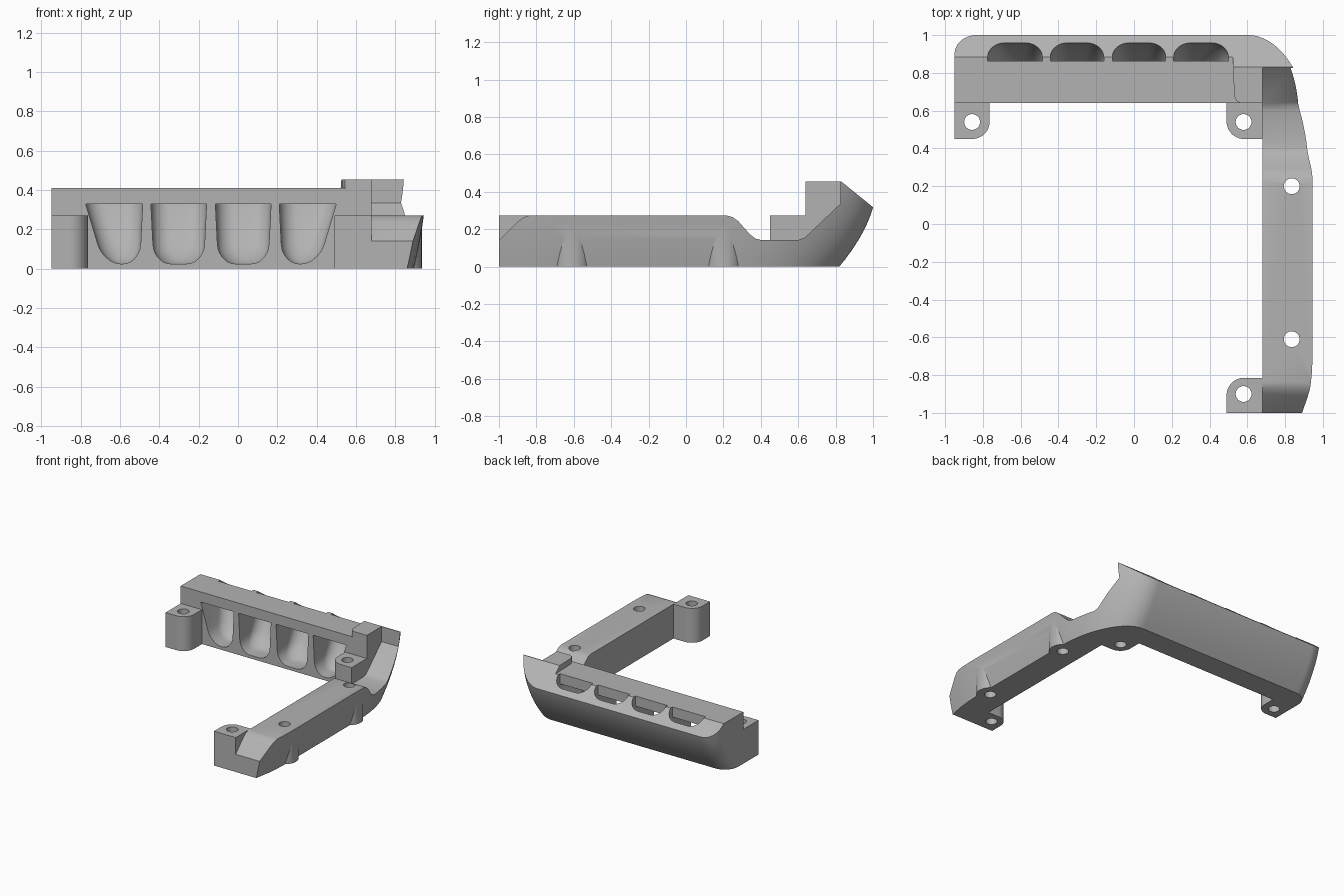
import bpy, bmesh, math

if "Cube" in bpy.data.objects:
    bpy.data.objects.remove(bpy.data.objects["Cube"])

mat = bpy.data.materials.new("plain grey")
mat.use_nodes = True
grey = (0.45, 0.45, 0.45, 1)
mat.diffuse_color = grey
mat.node_tree.nodes["Principled BSDF"].inputs["Base Color"].default_value = grey


def loft(name, loops):
    """Skin a stack of equal-length point loops and cap both ends."""
    bm = bmesh.new()
    rings = [[bm.verts.new(p) for p in loop] for loop in loops]
    n = len(rings[0])
    for a, b in zip(rings, rings[1:]):
        for i in range(n):
            j = (i + 1) % n
            bm.faces.new((a[i], a[j], b[j], b[i]))
    bm.faces.new(rings[0][::-1])
    bm.faces.new(rings[-1])
    bmesh.ops.recalc_face_normals(bm, faces=bm.faces)
    mesh = bpy.data.meshes.new(name)
    bm.to_mesh(mesh)
    bm.free()
    mesh.materials.append(mat)
    ob = bpy.data.objects.new(name, mesh)
    bpy.context.collection.objects.link(ob)
    return ob


def prism_z(name, pts, z0, z1):
    return loft(name, [[(x, y, z) for x, y in pts] for z in (z0, z1)])


def prism_x(name, pts, x0, x1):
    return loft(name, [[(x, y, z) for y, z in pts] for x in (x0, x1)])


def arc(cx, cy, rx, ry, a0, a1, n):
    angles = [math.radians(a0 + (a1 - a0) * i / n) for i in range(n + 1)]
    return [(cx + rx * math.cos(a), cy + ry * math.sin(a)) for a in angles]


def combine(target, tool, operation):
    mod = target.modifiers.new("join", 'BOOLEAN')
    mod.operation, mod.solver, mod.object = operation, 'EXACT', tool
    bpy.context.view_layer.objects.active = target
    bpy.ops.object.modifier_apply(modifier=mod.name)
    bpy.data.objects.remove(tool)


def back_y(z):
    """Flared outer face of the back bar."""
    return 0.82 + 0.84 * z - 0.85 * z * z


def side_x(z):
    """Flared outer face of the side arm."""
    return 0.895 + 0.24 * z - 0.2 * z * z


def plan(z):
    """L-shaped outline with a big swept corner."""
    y, x = back_y(z), side_x(z)
    pts = [(-0.95, 0.64), (0.68, 0.64), (0.68, -1), (x - 0.035, -1),
           (x - 0.012, -0.87), (x - 0.003, -0.78), (x, -0.7)]
    pts += arc(0.6, 0.25, x - 0.6, y - 0.25, 0, 90, 28)
    pts += arc(-0.83, y - 0.12, 0.12, 0.12, 90, 180, 10)
    return [(px, py, z) for px, py in pts]


# Flared L-shaped body
body = loft("corner_bracket", [plan(0.455 * i / 12) for i in range(13)])


# Screw lugs: square block with one round corner, (dx, dy) points to that corner
def lug(cx, cy, dx, dy, extra_x, extra_y):
    r = 0.093
    pts = [(cx + r * dx * math.cos(a), cy + r * dy * math.sin(a))
           for a in [math.radians(9 * i) for i in range(11)]]
    ex, ey = r + extra_x, r + extra_y
    pts += [(cx - ex * dx, cy + r * dy), (cx - ex * dx, cy - ey * dy),
            (cx + r * dx, cy - ey * dy)]
    combine(body, prism_z("lug", pts, 0, 0.272), 'UNION')


lug(-0.857, 0.543, 1, -1, 0, 0.03)
lug(0.583, 0.543, -1, -1, 0.03, 0.03)
lug(0.583, -0.907, -1, 1, 0.03, 0)

# Round screw bosses bulging out of the arm
arm_screws = [(0.835, 0.2), (0.835, -0.61)]
for x, y in arm_screws:
    combine(body, prism_z("boss", arc(x, y, 0.1, 0.1, 0, 350, 35), 0, 0.255), 'UNION')

# Stepped top of the arm
arm_top = [(-1.1, 0.04), (-1, 0.14), (-0.9, 0.24), (-0.87, 0.262), (-0.84, 0.272),
           (0.22, 0.272), (0.25, 0.264), (0.28, 0.242), (0.34, 0.174), (0.37, 0.15),
           (0.4, 0.142), (0.6, 0.142), (0.635, 0.155), (0.825, 0.335),
           (0.825, 0.7), (-1.1, 0.7)]
combine(body, prism_x("arm_cutter", arm_top, 0.68, 1.2), 'DIFFERENCE')

# Sloped rear rim
combine(body, prism_x("rim_cutter", [(0.82, 0.463), (1.2, 0.155), (1.2, 0.7), (0.82, 0.7)],
                      -1.2, 1.2), 'DIFFERENCE')

# Lower top of the bar, leaving a raised block at the corner
step = [(-1.1, 0.5), (0.565, 0.5), (0.565, 0.64), (0.545, 0.65), (0.53, 0.68),
        (0.525, 0.85), (0.5, 1.2), (-1.1, 1.2)]
combine(body, prism_z("bar_cutter", step, 0.41, 0.7), 'DIFFERENCE')


# Scoops running from the front windows up through the sloped rim
def scoop(x0, x1, lean0, lean1):
    def ring(z, front):
        t = max(0, 1 - (z - 0.025) / 0.1)
        curl = 0.085 * (1 - math.sqrt(1 - t * t))
        drop = max(0, 0.33 - z) / 0.3
        a, b = x0 + lean0 * drop + curl, x1 - lean1 * drop - curl
        y = back_y(z) - 0.05 - 0.5 * curl
        r = min(0.09, (b - a) * 0.45)
        pts = [(a, front), (b, front)] + arc(b - r, y - r, r, r, 0, 90, 8)
        pts += arc(a + r, y - r, r, r, 90, 180, 8)
        return [(px, py, z) for px, py in pts]
    low = [0.025, 0.028, 0.035, 0.045, 0.06, 0.08, 0.1, 0.125, 0.18, 0.23, 0.28, 0.33]
    loops = [ring(z, 0.5) for z in low] + [ring(z, 0.862) for z in (0.33, 0.4, 0.5)]
    combine(body, loft("scoop_cutter", loops), 'DIFFERENCE')


scoop(-0.775, -0.485, 0.09, 0.015)
scoop(-0.443, -0.16, 0.015, 0.015)
scoop(-0.115, 0.168, 0.015, 0.015)
scoop(0.21, 0.5, 0.015, 0.09)

# Screw holes
for x, y in arm_screws + [(-0.857, 0.54), (0.58, 0.54), (0.58, -0.9)]:
    combine(body, prism_z("hole_cutter", arc(x, y, 0.042, 0.042, 0, 345, 23), -0.1, 0.6),
            'DIFFERENCE')

bpy.context.view_layer.objects.active = body
body.select_set(True)
bpy.ops.object.shade_smooth_by_angle(angle=math.radians(25))
